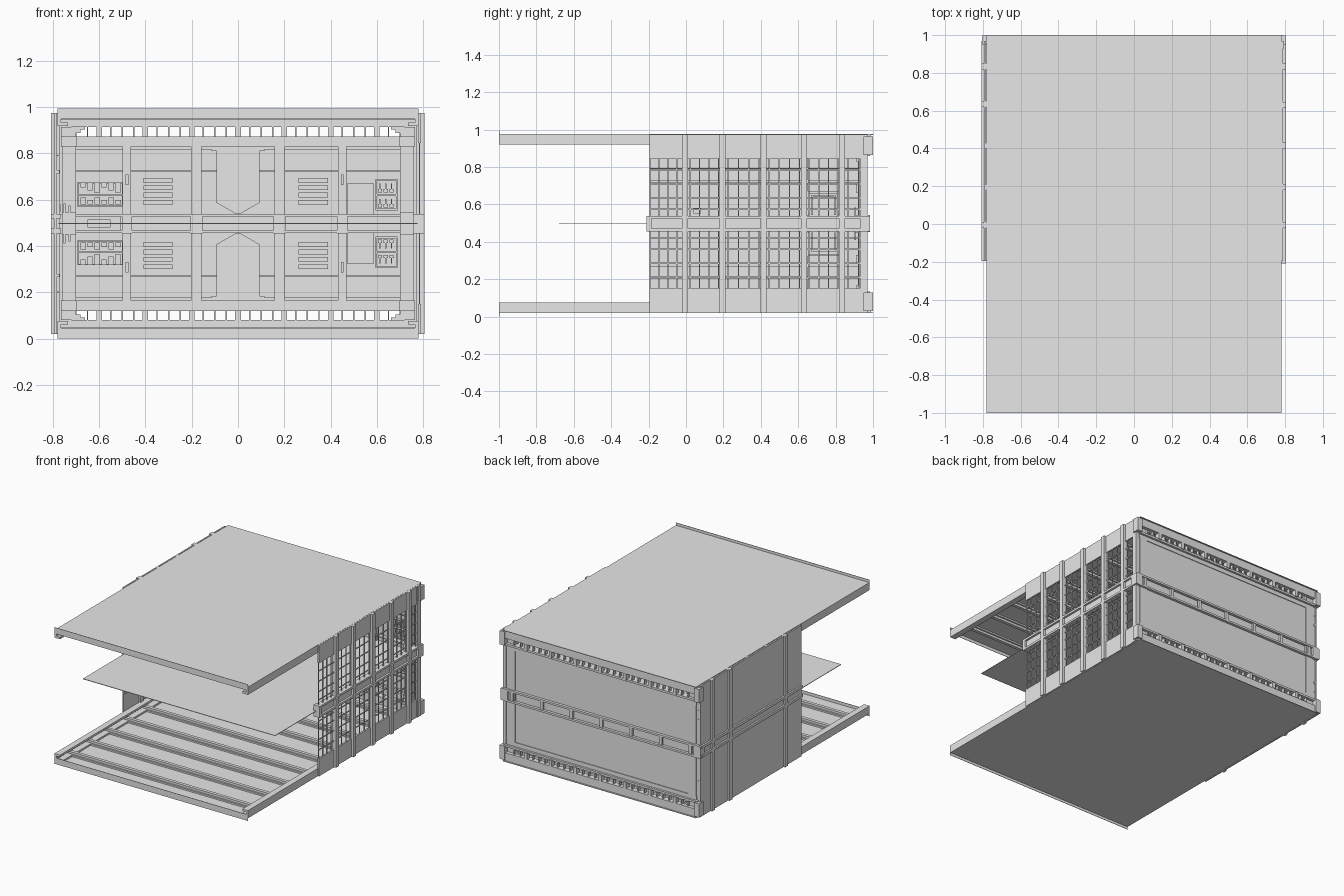
import bpy, bmesh

C = 0.497  # height of the mirror plane between lower and upper halves
grey = bpy.data.materials.new("plain_grey")
grey.diffuse_color = (0.8, 0.8, 0.8, 1)


def finish(name, bm):
    mesh = bpy.data.meshes.new(name)
    bmesh.ops.recalc_face_normals(bm, faces=bm.faces)
    bm.to_mesh(mesh)
    bm.free()
    mesh.materials.append(grey)
    ob = bpy.data.objects.new(name, mesh)
    bpy.context.collection.objects.link(ob)
    return ob


def prism(bm, outline, y0, y1):
    """Extrude an x-z outline between two depths."""
    a = [bm.verts.new((x, y0, z)) for x, z in outline]
    b = [bm.verts.new((x, y1, z)) for x, z in outline]
    bm.faces.new(a)
    bm.faces.new(b[::-1])
    for i in range(len(a)):
        j = (i + 1) % len(a)
        bm.faces.new((a[j], a[i], b[i], b[j]))


def boxes(name, items, both=True):
    """One object from boxes (x0, x1, y0, y1, z0, z1), optionally mirrored about C."""
    bm = bmesh.new()
    for x0, x1, y0, y1, z0, z1 in items:
        spans = [(z0, z1)] + ([(2 * C - z1, 2 * C - z0)] if both else [])
        for a, b in spans:
            prism(bm, [(x0, a), (x1, a), (x1, b), (x0, b)], y0, y1)
    return finish(name, bm)


def sides(items):
    """Repeat boxes on both sides of x = 0."""
    return items + [(-b[1], -b[0], *b[2:]) for b in items]


# Floor and roof decks with their front lips
boxes("floor_and_roof_decks", [(-.78, .78, -1, 1, .019, .023)])
boxes("front_lips", [(-.78, .78, -1, -.997, 0, .045)])
boxes("middle_deck", [(-.775, .775, -.68, .95, C - .002, C + .002)], False)

# Side beams and cross ribs of the decks
boxes("deck_side_beams", sides([(.765, .78, -1, .95, .02, .075),
                               (.735, .765, -1, .95, .06, .075),
                               (.72, .765, -1, .95, .02, .035)]))
ribs = []
for i in range(9):
    y = -.86 + .215 * i
    ribs += [(-.765, .765, y - .024, y + .024, .022, .034),
             (-.765, .765, y - .012, y + .012, .034, .05)]
boxes("deck_cross_ribs", ribs)

# Left wall: solid panel with rails
boxes("left_wall_panel", [(-.795, -.785, -.195, .97, .02, 2 * C - .02)], False)
boxes("left_wall_posts", [(-.807, -.77, y - .016, y + .016, .02, C)
                          for y in (-.005, .635, .835)]
      + [(-.785, -.77, y - .014, y + .014, .02, C) for y in (.195, .415)])
boxes("left_wall_rails", [(-.785, -.772, -.195, .97, .265, .28),
                          (-.785, -.776, -.195, .97, .2, .206),
                          (-.807, -.765, -.195, .97, .455, .475)])
frame = []
for d in (0, .02):
    frame += [(-.785, -.773, .65 + d, .66 + d, .325 + d, .45),
              (-.785, -.773, .81 - d, .82 - d, .325 + d, .45),
              (-.785, -.773, .65 + d, .82 - d, .325 + d, .335 + d)]
boxes("left_wall_window_frame", frame)
boxes("left_wall_switch_box", [(-.785, -.765, .04, .08, .55, .58)], False)

# Right wall: open bays filled with a thin lattice
boxes("right_wall_bands", [(.778, .79, -.195, .97, .02, .15)])
boxes("right_wall_middle_band", [(.765, .805, -.195, .97, .455, .47),
                                 (.778, .79, -.195, .97, .455, C),
                                 (.755, .805, -.21, -.185, .455, C)])
posts = (-.005, .195, .415, .63, .835)
boxes("right_wall_posts", [(.772, .805, y - .016, y + .016, .02, C) for y in posts]
      + [(.772, .795, .93, .97, .02, C)])
lattice = []
edges = (-.195,) + posts + (.95,)
for a, b in zip(edges, edges[1:]):
    n = 2 if b - a < .15 else 4
    for i in range(n):
        y = a + (b - a) * (i + (0 if a == -.195 else .5)) / n + .003
        lattice.append((.781, .787, y - .003, y + .003, .15, .455))
lattice += [(.781, .787, -.195, .95, z - .003, z + .003) for z in (.21, .285, .36, .42)]
boxes("right_wall_lattice", lattice)

# Back wall panels, columns and horizontal beams
boxes("back_wall_panels", [(-.785, .785, .955, .965, .13, .46)])
cols = [(-.48, .018), (-.18, .022), (.18, .022), (.45, .018)]
boxes("back_wall_columns", [(x - w, x + w, .925, .957, .165, .455) for x, w in cols]
      + [(x - w - .004, x + w + .004, .915, .957, .455, C) for x, w in cols])
boxes("back_corner_columns", sides([(.7, .76, .92, .97, .12, C), (.695, .765, .91, .97, .12, .165)]))
boxes("back_wall_beams", [(-.76, .76, .92, .97, .12, .165), (-.76, .76, .94, .957, .165, .177),
                          (-.7, .7, .947, .957, .268, .274)])
boxes("back_middle_beam", [(-.76, .76, .93, .957, .457, C), (-.76, .76, .92, .957, .457, .467)])
boxes("rear_outer_rail", [(-.79, .79, .965, .985, .452, .466)])
boxes("rear_rail_clips", [(x - .012, x + .012, .965, .98, .466, .528)
                          for x in [-.72 + .24 * i for i in range(7)]], False)

# Open vent strips along the top and bottom of the back wall
vents = [(-.78, .78, .95, .99, .02, .08), (-.78, .78, .965, .985, .12, .135)]
for i in range(-14, 15):
    x = i * .05
    w = .012 if i % 4 == 0 else .003
    vents.append((x - w, x + w, .955, .992 if i % 4 == 0 else .98, .08, .125))
boxes("back_vent_strips", vents)
boxes("vent_corner_steps", sides([(.66, .72, .94, .965, .078, .09), (.68, .72, .94, .965, .09, .105),
                                 (.7, .765, .94, .965, .08, .125)]))
boxes("rear_corner_blocks", sides([(.765, .805, .95, .999, .03, .13)]))
boxes("middle_end_blocks", sides([(.75, .805, .93, .985, .455, C), (.7, .76, .9, .93, .45, C)]))

# Tapered centre panel
bm = bmesh.new()
for s in (1, -1):
    prism(bm, [(x, C + s * z) for x, z in
               ((-.093, .32), (.093, .32), (.093, .09), (.01, .042), (-.01, .042), (-.093, .09))],
          .94, .957)
finish("tapered_centre_panels", bm)
boxes("centre_panel_caps", [(-.115, .115, .935, .957, .177, .184)]
      + [(x - .002, x + .002, .937, .941, .18, .405) for x in (-.05, 0, .05)])

# Slotted plates
slots = []
for x in (-.345, .325):
    slots += [(x - .063, x + .063, .948, .957, z, z + .021) for z in (.3, .332, .364, .396)]
boxes("slotted_plates", slots)

# Equipment shelves on the left of the back wall
shelf = [(-.69, -.5, .945, .957, .318, .323), (-.69, -.5, .94, .957, .37, .376),
         (-.69, -.5, .945, .957, .42, .425), (-.693, -.688, .945, .957, .318, .425),
         (-.502, -.497, .945, .957, .318, .425)]
for i in range(6):
    x = -.68 + .03 * i
    shelf += [(x, x + .022, .94, .957, .323, .342 + .012 * (i % 3)),
              (x, x + .024, .94, .957, .385 + .01 * (i % 2), .415)]
boxes("equipment_shelves", shelf)
boxes("console_unit", [(-.7, -.505, .91, .93, .467, C), (-.65, -.55, .9, .91, .48, C)])
boxes("left_pipes", [(-.753, -.745, .9, .91, .41, C), (-.732, -.724, .9, .91, .42, C)])

# Door and tool rack on the right of the back wall
boxes("door_panels", [(.47, .587, .947, .957, .325, .49)])
rack = [(.595, .601, .94, .957, .305, .44), (.683, .689, .94, .957, .305, .44)]
rack += [(.595, .689, .935, .957, z, z + .007) for z in (.305, .37, .433)]
for i in range(3):
    x = .613 + .025 * i
    for z in (.325, .39):
        rack += [(x - .003, x + .003, .94, .957, z, z + .028),
                 (x - .009, x + .009, .94, .957, z + .023, z + .037)]
boxes("tool_rack", rack)
boxes("door_handles", [(x - .006, x + .006, .91, .925, .285, .33) for x in (-.48, .45)])
